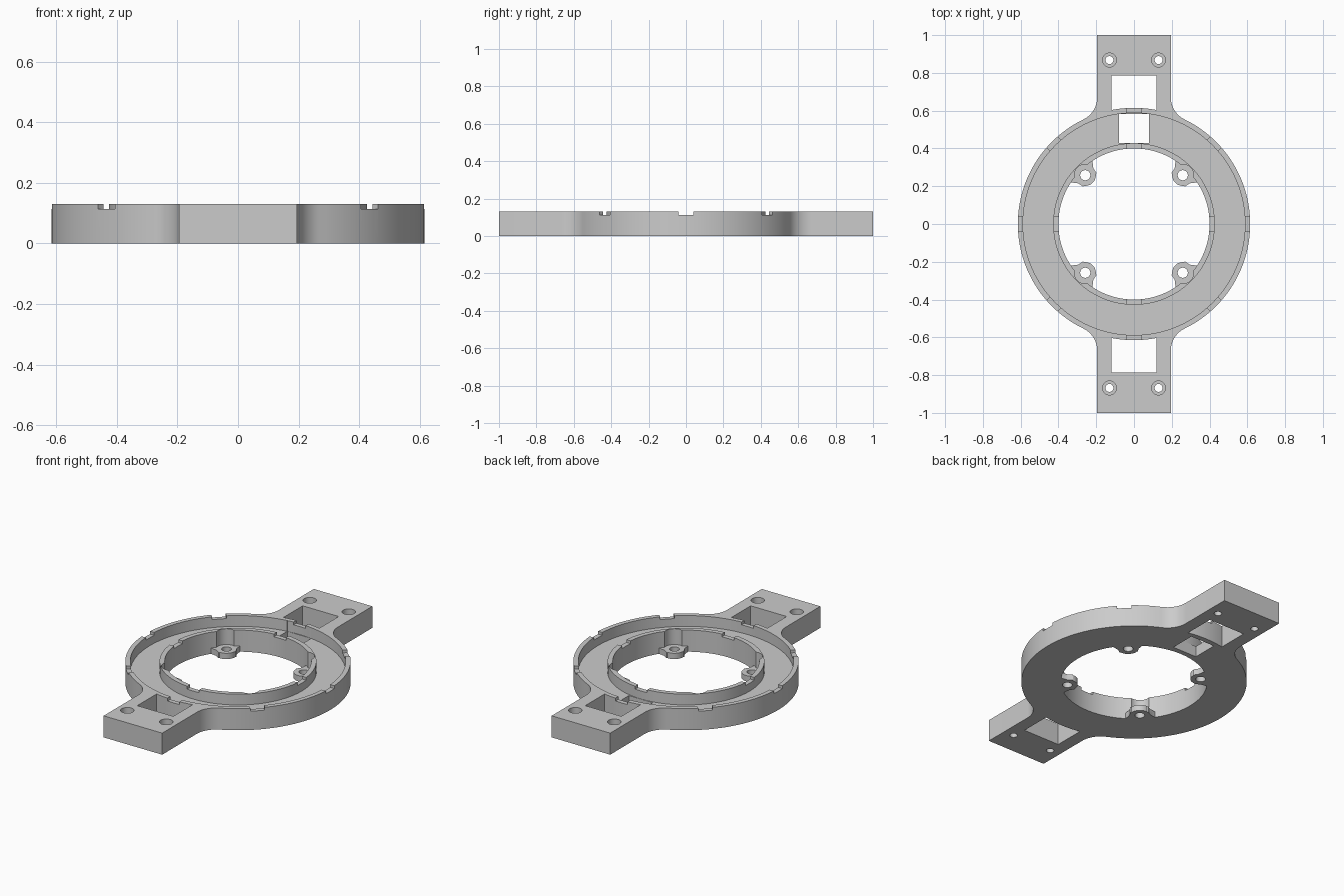
import bpy, bmesh
from math import sin, cos, pi, atan2, asin, radians, hypot

cube = bpy.data.objects.get("Cube")
if cube:
    bpy.data.objects.remove(cube, do_unlink=True)

H, FLOOR, BOSS_H = 0.13, 0.065, 0.035
R_OUT, R_GROOVE_OUT, R_GROOVE_IN, R_BORE = 0.615, 0.588, 0.428, 0.40
ARM_W, FILLET, EPS = 0.195, 0.13, 0.02

grey = bpy.data.materials.new("plain grey")
grey.use_nodes = True
grey.diffuse_color = (0.6, 0.6, 0.6, 1)
grey.node_tree.nodes["Principled BSDF"].inputs["Base Color"].default_value = (0.6, 0.6, 0.6, 1)


def arc(cx, cy, r, a0, a1, n):
    return [(cx + r * cos(a0 + (a1 - a0) * i / n), cy + r * sin(a0 + (a1 - a0) * i / n))
            for i in range(n + 1)]


def circle(cx, cy, r, n=48):
    return arc(cx, cy, r, 0, 2 * pi, n)[:-1]


def rect(x0, x1, y0, y1):
    return [(x0, y0), (x1, y0), (x1, y1), (x0, y1)]


def turned(points, a):
    return [(x * cos(a) - y * sin(a), x * sin(a) + y * cos(a)) for x, y in points]


def prism(name, outline, z0, z1):
    """Extrude a flat outline from z0 to z1."""
    bm = bmesh.new()
    face = bm.faces.new([bm.verts.new((x, y, z0)) for x, y in outline])
    top = bmesh.ops.extrude_face_region(bm, geom=[face])["geom"]
    bmesh.ops.translate(bm, vec=(0, 0, z1 - z0),
                        verts=[v for v in top if isinstance(v, bmesh.types.BMVert)])
    bmesh.ops.recalc_face_normals(bm, faces=bm.faces)
    mesh = bpy.data.meshes.new(name)
    bm.to_mesh(mesh)
    bm.free()
    mesh.materials.append(grey)
    obj = bpy.data.objects.new(name, mesh)
    bpy.context.collection.objects.link(obj)
    return obj


def combine(target, tool, operation="DIFFERENCE"):
    """Apply a boolean and discard the tool."""
    mod = target.modifiers.new("shape", "BOOLEAN")
    mod.operation, mod.solver, mod.object = operation, "EXACT", tool
    bpy.context.view_layer.objects.active = target
    bpy.ops.object.modifier_apply(modifier=mod.name)
    bpy.data.objects.remove(tool, do_unlink=True)


def cut(target, outline, z0=-EPS, z1=H + EPS):
    combine(target, prism("cutter", outline, z0, z1))


# Outer outline: one quarter, then mirrored round
fx = ARM_W + FILLET
fy = ((R_OUT + FILLET) ** 2 - fx ** 2) ** 0.5
meet = atan2(fy, fx)
quarter = arc(0, 0, R_OUT, 0, meet, 28) + arc(fx, fy, FILLET, meet + pi, pi, 12)[1:] + [(ARM_W, 1)]
half = quarter + [(-x, y) for x, y in reversed(quarter)]
outline = half + [(-x, -y) for x, y in half[1:-1]]
body = prism("mounting_ring", outline, 0, H)

# Annular channel, leaving raised inner and outer walls
channel = prism("cutter", circle(0, 0, R_GROOVE_OUT, 128), FLOOR, H + EPS)
cut(channel, circle(0, 0, R_GROOVE_IN, 128))
combine(body, channel)

# Central bore
cut(body, circle(0, 0, R_BORE, 128))

# Low screw bosses in the bore, with head clearance above
for k in range(4):
    a = pi / 4 + k * pi / 2
    cx, cy = 0.365 * cos(a), 0.365 * sin(a)
    flare = turned([(0.33, -0.05), (0.36, -0.056), (0.385, -0.075), (0.415, -0.095),
                    (0.415, 0.095), (0.385, 0.075), (0.36, 0.056), (0.33, 0.05)], a)
    combine(body, prism("boss_web", flare, 0, BOSS_H), "UNION")
    combine(body, prism("boss", circle(cx, cy, 0.056), 0, BOSS_H), "UNION")
    cut(body, circle(cx, cy, 0.058), BOSS_H, H + EPS)
    cut(body, circle(cx, cy, 0.027))

# Shallow notches in the rims
for k in range(8):
    a = k * pi / 4
    cut(body, turned(rect(R_GROOVE_OUT - 0.02, R_OUT + 0.005, -0.04, 0.04), a), H - 0.017)
    if k % 2 == 0:
        cut(body, turned(rect(R_BORE - 0.03, R_GROOVE_IN + 0.02, -0.04, 0.04), a), H - 0.017)

# Arm windows with a curved inner edge, and arm screw holes
w = 0.12
lean = asin(w / R_OUT)
for s in (0, pi):
    window = arc(0, 0, R_OUT, pi / 2 - lean, pi / 2 + lean, 16) + [(-w, 0.787), (w, 0.787)]
    cut(body, turned(window, s))
    for x in (-0.13, 0.13):
        hole = turned([(x, 0.868)], s)[0]
        cut(body, circle(*hole, 0.021, 32))
        cut(body, circle(*hole, 0.037, 32), 0.05)

# Cable slot through the channel floor at the back
cut(body, rect(-0.08, 0.08, 0.43, 0.583))

# Smooth curved walls, sharp edges
bpy.ops.object.select_all(action="DESELECT")
body.select_set(True)
bpy.context.view_layer.objects.active = body
bpy.ops.object.shade_smooth_by_angle(angle=radians(30))
